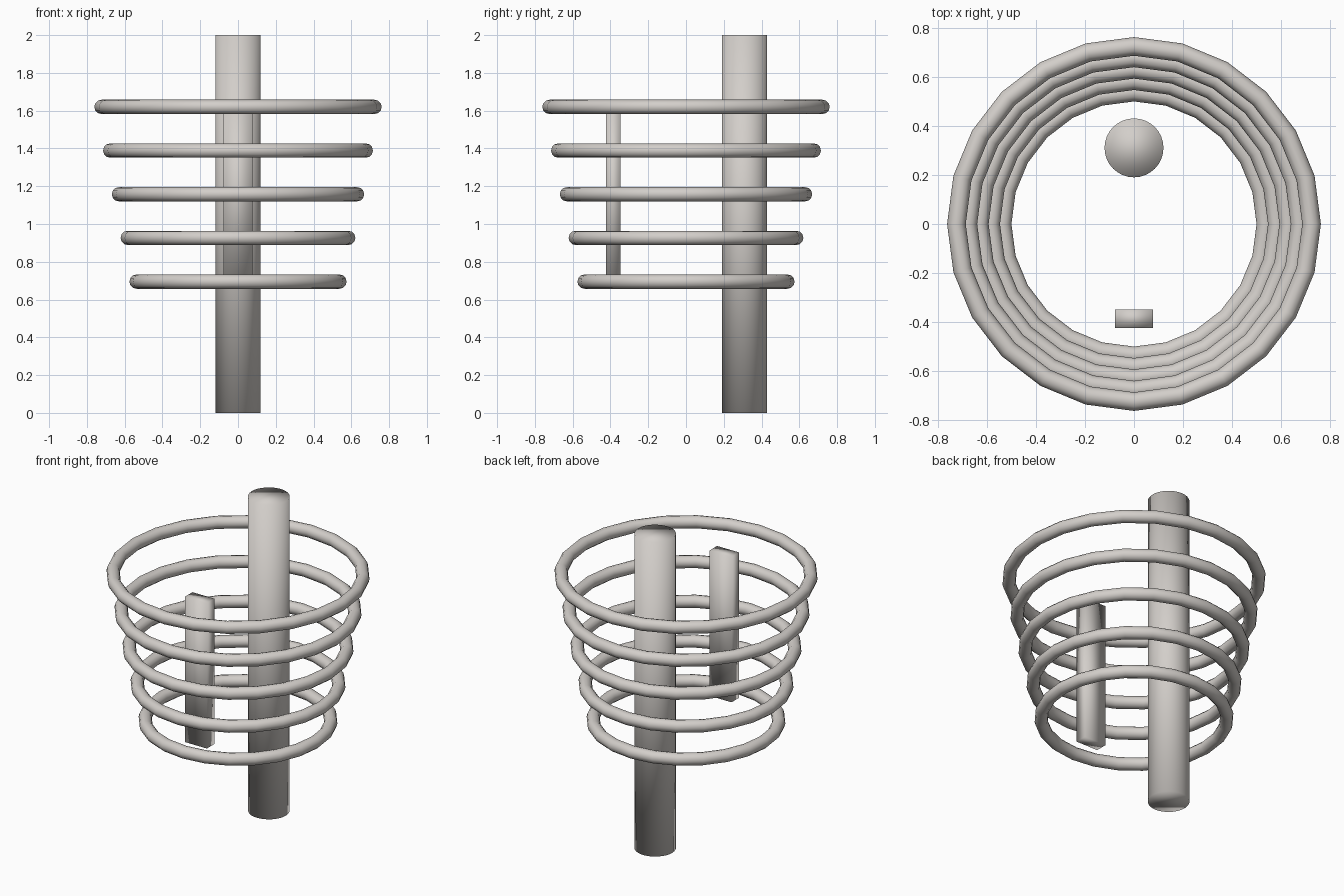
import bpy

cube = bpy.data.objects.get("Cube")
if cube:
    bpy.data.objects.remove(cube, do_unlink=True)

# Single pale bone colour
BONE = (0.65, 0.62, 0.59, 1.0)
bone = bpy.data.materials.new("pale bone")
bone.diffuse_color = BONE
bone.use_nodes = True
bone.node_tree.nodes["Principled BSDF"].inputs["Base Color"].default_value = BONE


def finish(name):
    """Name the active object, give it the material and smooth all its faces."""
    obj = bpy.context.object
    obj.name = name
    obj.data.materials.append(bone)
    bpy.ops.object.shade_smooth()
    return obj


# Upright round column at the back
bpy.ops.mesh.primitive_cylinder_add(
    vertices=32, radius=0.12, depth=2, location=(0, 0.31, 1))
finish("spine_column")

# Flat bar at the front
LOW, HIGH = 0.695, 1.62
bpy.ops.mesh.primitive_cube_add(size=1, location=(0, -0.385, (LOW + HIGH) / 2))
bar = bpy.context.object
bar.scale = (0.154, 0.075, HIGH - LOW)
bpy.ops.object.transform_apply(location=False, rotation=False, scale=True)
finish("breast_bar")

# Five rings, widening evenly towards the top
RINGS = 5
for i in range(RINGS):
    t = i / (RINGS - 1)
    bpy.ops.mesh.primitive_torus_add(
        major_segments=24, minor_segments=12,
        major_radius=0.537 + 0.186 * t, minor_radius=0.038,
        location=(0, 0, LOW + (HIGH - LOW) * t))
    finish(f"rib_ring_{i + 1}")
